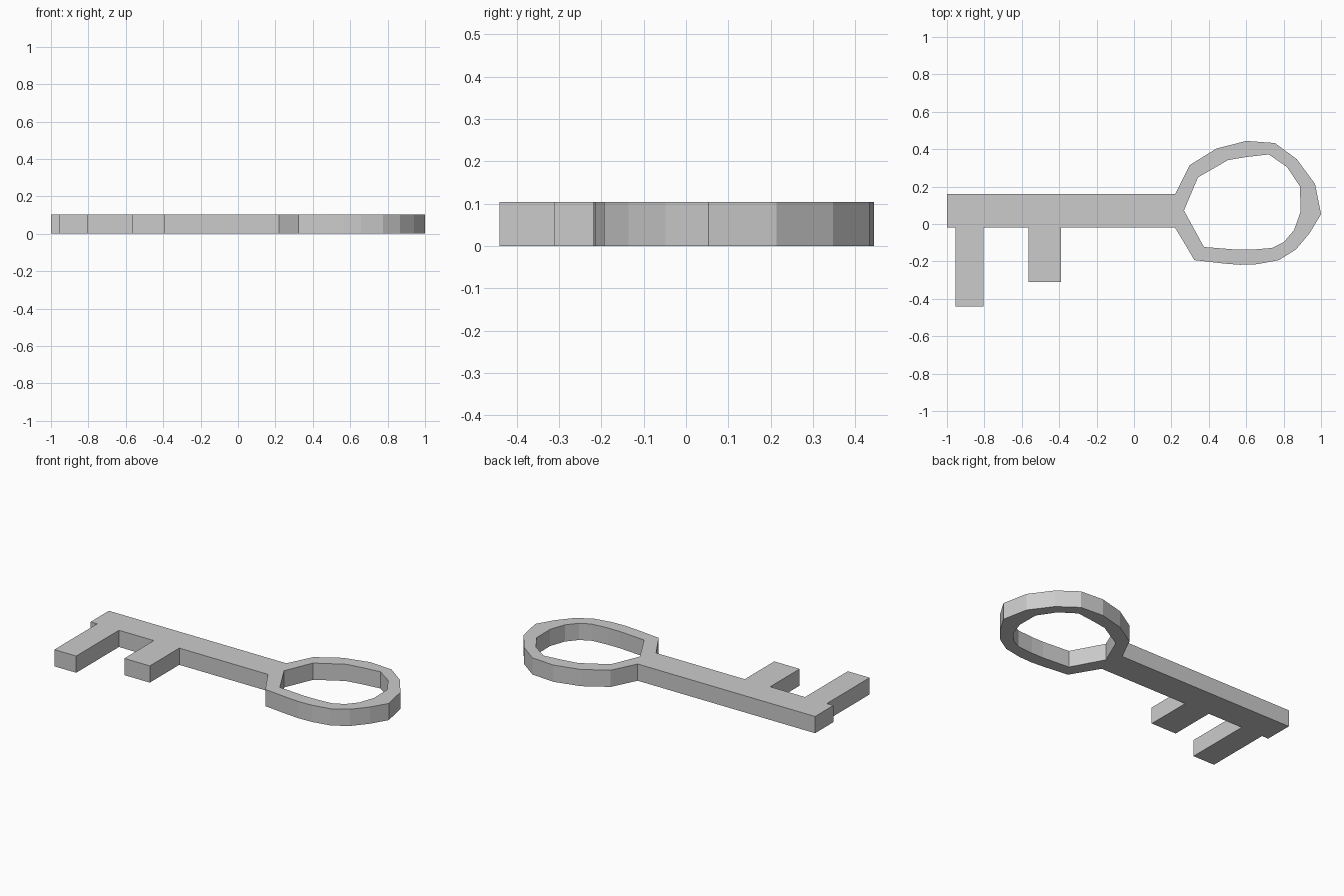
import bpy, bmesh
from mathutils import Vector

if "Cube" in bpy.data.objects:
    bpy.data.objects.remove(bpy.data.objects["Cube"])

THICK = 0.104

# Outer profile: shank with two bit teeth, then round the bow
shank = [(0.22, 0.16), (-1, 0.16), (-1, -0.02)]
for x0, x1, depth in [(-0.955, -0.805, -0.44), (-0.565, -0.39, -0.31)]:
    shank += [(x0, -0.02), (x0, depth), (x1, depth), (x1, -0.02)]
bow_outer = [(0.22, -0.02), (0.323, -0.193), (0.487, -0.212), (0.567, -0.218),
             (0.658, -0.215), (0.775, -0.193), (0.866, -0.136), (0.94, -0.048),
             (1.0, 0.053), (0.968, 0.214), (0.87, 0.347), (0.753, 0.433),
             (0.6, 0.444), (0.44, 0.403), (0.298, 0.315)]

# Hole in the bow
bow_hole = [(0.267, 0.072), (0.342, 0.249), (0.503, 0.342), (0.6, 0.358),
            (0.72, 0.372), (0.818, 0.305), (0.888, 0.2), (0.89, 0.064),
            (0.856, -0.032), (0.802, -0.096), (0.738, -0.128), (0.631, -0.137),
            (0.55, -0.137), (0.374, -0.123)]


def add_loop(bm, points):
    verts = [bm.verts.new((x, y, 0)) for x, y in points]
    return [bm.edges.new((a, b)) for a, b in zip(verts, verts[1:] + verts[:1])]


# Fill between the loops and extrude to the key's thickness
bm = bmesh.new()
edges = add_loop(bm, shank + bow_outer) + add_loop(bm, bow_hole)
bmesh.ops.triangle_fill(bm, edges=edges, use_beauty=True, normal=Vector((0, 0, 1)))
ext = bmesh.ops.extrude_face_region(bm, geom=bm.faces[:], use_keep_orig=True)
top = [g for g in ext["geom"] if isinstance(g, bmesh.types.BMVert)]
bmesh.ops.translate(bm, verts=top, vec=(0, 0, THICK))
bmesh.ops.recalc_face_normals(bm, faces=bm.faces[:])

mesh = bpy.data.meshes.new("key")
bm.to_mesh(mesh)
bm.free()
bpy.context.collection.objects.link(bpy.data.objects.new("key", mesh))
